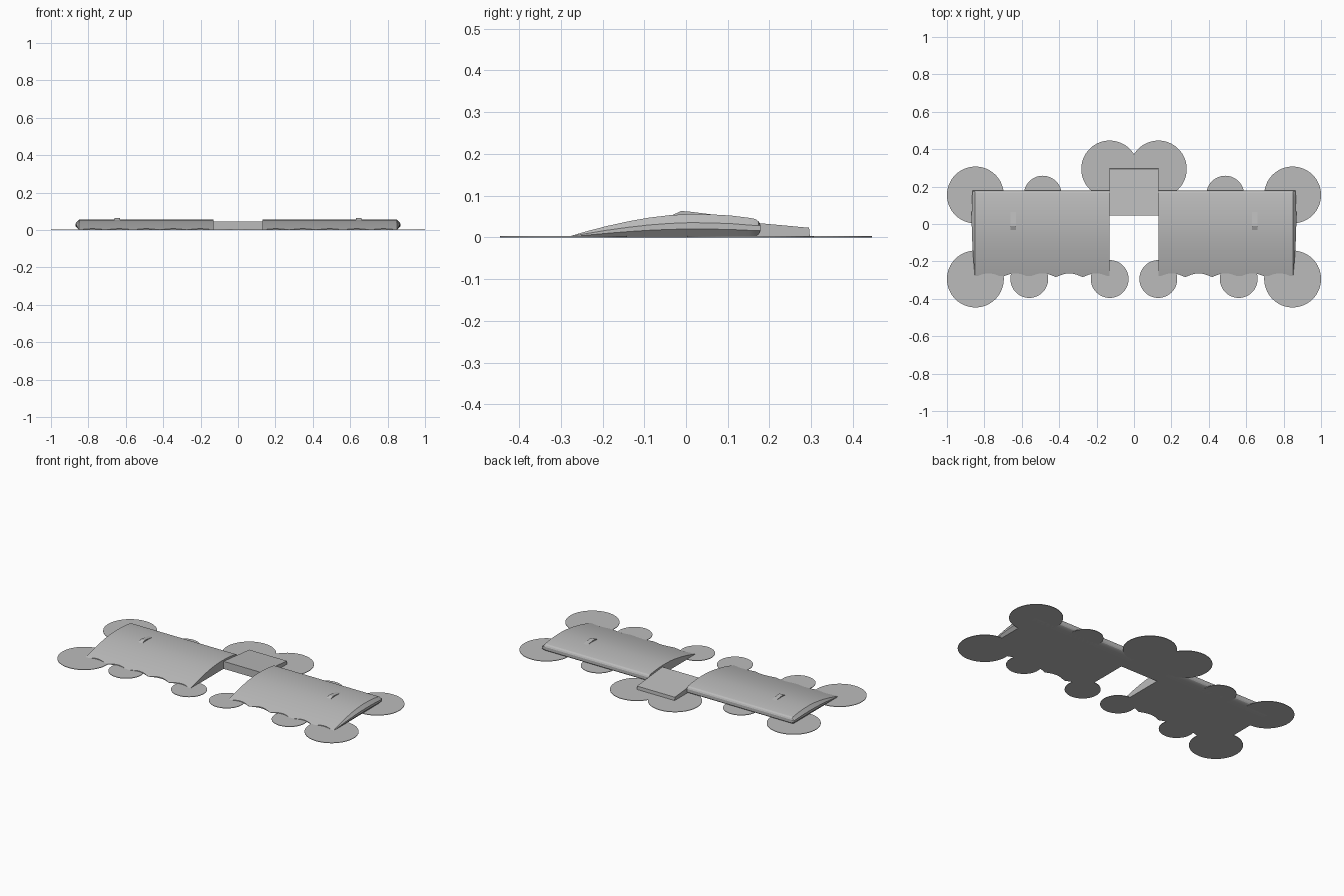
import bpy, bmesh, math

cube = bpy.data.objects.get("Cube")
if cube:
    bpy.data.objects.remove(cube)

grey = bpy.data.materials.new("plain grey")
grey.use_nodes = True
colour = (0.5, 0.5, 0.5, 1)
grey.diffuse_color = colour
grey.node_tree.nodes["Principled BSDF"].inputs["Base Color"].default_value = colour


def finish(name, bm, mirrored=True, smooth=False):
    bmesh.ops.recalc_face_normals(bm, faces=bm.faces)
    mesh = bpy.data.meshes.new(name)
    bm.to_mesh(mesh)
    bm.free()
    mesh.materials.append(grey)
    obj = bpy.data.objects.new(name, mesh)
    bpy.context.collection.objects.link(obj)
    if mirrored:
        obj.modifiers.new("Mirror", "MIRROR").use_clip = False
        obj.modifiers["Mirror"].use_mirror_merge = False
    if smooth:
        bpy.ops.object.select_all(action="DESELECT")
        bpy.context.view_layer.objects.active = obj
        obj.select_set(True)
        bpy.ops.object.shade_smooth_by_angle(angle=math.radians(25))
    return obj


def prism(name, side, x0, x1, mirrored):
    """Side outline in (y, z), extruded along x."""
    bm = bmesh.new()
    face = bm.faces.new([bm.verts.new((x0, y, z)) for y, z in side])
    out = bmesh.ops.extrude_face_region(bm, geom=[face])["geom"]
    bmesh.ops.translate(bm, vec=(x1 - x0, 0, 0),
                        verts=[v for v in out if isinstance(v, bmesh.types.BMVert)])
    return finish(name, bm, mirrored)


# Wing section: chord position, top height, bottom height
SECTION = [(-0.287, 0, 0), (-0.24, 0.014, 0), (-0.19, 0.027, 0), (-0.14, 0.038, 0),
           (-0.09, 0.047, 0), (-0.04, 0.053, 0), (0.01, 0.056, 0), (0.06, 0.055, 0),
           (0.11, 0.052, 0), (0.15, 0.047, 0), (0.166, 0.044, 0.002),
           (0.174, 0.038, 0.007), (0.178, 0.03, 0.014)]
ROOT, TIP, SCALLOPS, STEPS = 0.13, 0.85, 5, 10


def station(bm, u):
    """One rib; the trailing edge is cut back in shallow scallops."""
    x = ROOT + (TIP - ROOT) * u
    cut = 0.003 + 0.02 * abs(math.sin(math.pi * SCALLOPS * u))
    rib = [(SECTION[0][0] + cut, 0.3 * cut, 0)] + SECTION[1:]
    return [(bm.verts.new((x, y, t)), bm.verts.new((x, y, b))) for y, t, b in rib]


def bevelled_tip(bm, rib):
    """Outer ring of the wing tip, pushed out in proportion to thickness."""
    ring = []
    for top, bottom in rib:
        y = top.co.y
        thick = max(top.co.z, 0.045) if y > 0.15 else top.co.z
        x = TIP + 0.32 * thick
        ring.append((bm.verts.new((x, y, min(top.co.z, 0.63 * thick))),
                     bm.verts.new((x, y, max(bottom.co.z, 0.36 * thick)))))
    return ring


# Wings
bm = bmesh.new()
count = SCALLOPS * STEPS
ribs = [station(bm, i / count) for i in range(count + 1)]
ribs.append(bevelled_tip(bm, ribs[-1]))
for a, b in zip(ribs, ribs[1:]):
    for i in range(len(a) - 1):
        for side in (0, 1):
            bm.faces.new((a[i][side], a[i + 1][side], b[i + 1][side], b[i][side]))
    for end in (0, -1):
        bm.faces.new((a[end][0], b[end][0], b[end][1], a[end][1]))
for rib in (ribs[0], ribs[-1]):
    for p, q in zip(rib, rib[1:]):
        bm.faces.new((p[0], q[0], q[1], p[1]))
finish("wing_panel", bm, smooth=True)

# Centre block joining the wings
prism("centre_block", [(0.045, 0), (0.297, 0), (0.295, 0.023), (0.045, 0.046)],
      -0.13, 0.13, False)

# Small fairings on top of the wings
prism("wing_fairing", [(-0.04, 0.05), (-0.012, 0.063), (0.005, 0.062),
                       (0.07, 0.054), (0.07, 0.045), (-0.04, 0.045)],
      0.632, 0.66, True)

# Thin round pads on the ground
PADS = {
    "front_tip_pad": (0.848, -0.294, 0.152),
    "back_tip_pad": (0.848, 0.155, 0.152),
    "centre_back_pad": (0.13, 0.294, 0.152),
    "front_middle_pad": (0.56, -0.294, 0.101),
    "front_root_pad": (0.13, -0.294, 0.101),
    "back_middle_pad": (0.488, 0.157, 0.101),
}
for name, (x, y, radius) in PADS.items():
    bm = bmesh.new()
    bmesh.ops.create_cone(bm, cap_ends=True, segments=64, radius1=radius,
                          radius2=radius, depth=0.003)
    bmesh.ops.translate(bm, verts=bm.verts, vec=(x, y, 0.0015))
    finish(name, bm)
